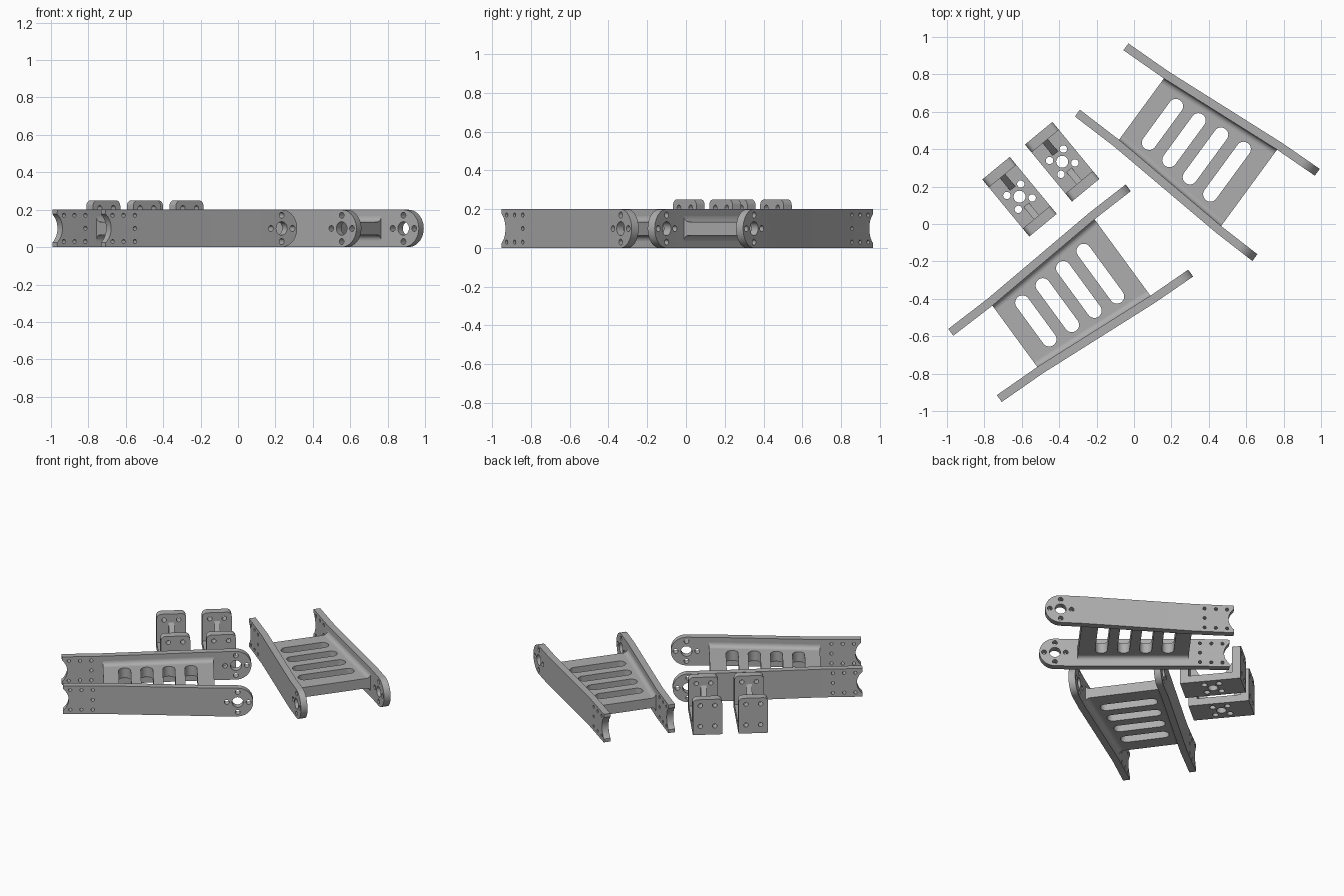
import bpy, bmesh, math
from mathutils import Matrix, Vector

if "Cube" in bpy.data.objects:
    bpy.data.objects.remove(bpy.data.objects["Cube"])

grey = bpy.data.materials.new("grey_plastic")
grey.diffuse_color = (0.42, 0.42, 0.42, 1)
grey.use_nodes = True
grey.node_tree.nodes["Principled BSDF"].inputs["Base Color"].default_value = grey.diffuse_color


def arc(cx, cy, r, a0=0, a1=360, n=24):
    full = a1 - a0 == 360
    steps = n if full else n + 1
    return [(cx + r * math.cos(math.radians(a0 + (a1 - a0) * i / n)),
             cy + r * math.sin(math.radians(a0 + (a1 - a0) * i / n))) for i in range(steps)]


def finish(bm, name, placement):
    bmesh.ops.remove_doubles(bm, verts=bm.verts, dist=1e-5)
    bmesh.ops.recalc_face_normals(bm, faces=bm.faces)
    mesh = bpy.data.meshes.new(name)
    bm.to_mesh(mesh)
    bm.free()
    mesh.materials.append(grey)
    obj = bpy.data.objects.new(name, mesh)
    bpy.context.collection.objects.link(obj)
    obj.matrix_world = placement
    bpy.ops.object.select_all(action='DESELECT')
    obj.select_set(True)
    bpy.context.view_layer.objects.active = obj
    bpy.ops.object.shade_smooth_by_angle(angle=math.radians(25))
    return obj


def sheet(outline, holes, thickness):
    """Flat sheet with holes, centred on local z = 0."""
    curve = bpy.data.curves.new("outline", 'CURVE')
    curve.dimensions = '2D'
    curve.fill_mode = 'BOTH'
    curve.extrude = thickness / 2
    for loop in [outline] + holes:
        spline = curve.splines.new('POLY')
        spline.points.add(len(loop) - 1)
        for p, (x, y) in zip(spline.points, loop):
            p.co = (x, y, 0, 1)
        spline.use_cyclic_u = True
    tmp = bpy.data.objects.new("outline", curve)
    bpy.context.collection.objects.link(tmp)
    mesh = bpy.data.meshes.new_from_object(tmp.evaluated_get(bpy.context.evaluated_depsgraph_get()))
    bm = bmesh.new()
    bm.from_mesh(mesh)
    bpy.data.objects.remove(tmp)
    bpy.data.curves.remove(curve)
    bpy.data.meshes.remove(mesh)
    bmesh.ops.remove_doubles(bm, verts=bm.verts, dist=1e-5)
    return bm


def prism(bm, ring_a, ring_b):
    a = [bm.verts.new(p) for p in ring_a]
    b = [bm.verts.new(p) for p in ring_b]
    bm.faces.new(a)
    bm.faces.new(b[::-1])
    for i in range(len(a)):
        j = (i + 1) % len(a)
        bm.faces.new((a[i], b[i], b[j], a[j]))


# Inner face of the side plates: two bends where the web starts and ends
U = (-0.637, -0.373, 0.34, 0.585)
V = (0.197, 0.203, 0.253, 0.26)
THICK, MID, WEB = 0.045, 0.1, 0.07


def inner(u):
    for i in range(3):
        if u <= U[i + 1] or i == 2:
            return V[i] + (V[i + 1] - V[i]) * (u - U[i]) / (U[i + 1] - U[i])


def bolt_circle(cx, cy, r_mid, r_small, dist, phase):
    holes = [arc(cx, cy, r_mid)]
    for k in range(4):
        a = math.radians(phase + 90 * k)
        holes.append(arc(cx + dist * math.cos(a), cy + dist * math.sin(a), r_small, n=14))
    return holes


def side_plate(name, side, placement):
    # round nose on one end, concave notch on the other
    notch = math.degrees(math.asin(0.076 / 0.1))
    outline = [(U[0], 0)] + arc(U[3] - 0.1, 0.1, 0.1, -90, 90, 28) + [(U[0], 0.2)]
    outline += arc(U[0] - 0.065, 0.1, 0.1, notch, -notch, 16)
    holes = bolt_circle(U[3] - 0.1, 0.1, 0.036, 0.016, 0.07, 0)
    for d in (0.045, 0.117, 0.19):
        for z in (0.03, 0.17):
            holes.append(arc(U[0] + d, z, 0.011, n=12))
    holes.append(arc(U[0] + 0.19, 0.1, 0.011, n=12))
    bm = sheet(outline, holes, THICK)
    # cut at the bends, then fold
    for u in U[1:3]:
        bmesh.ops.bisect_plane(bm, geom=bm.verts[:] + bm.edges[:] + bm.faces[:],
                               plane_co=(u, 0, 0), plane_no=(1, 0, 0))
    for v in bm.verts:
        x, y, z = v.co
        v.co = (x, side * (inner(x) + THICK / 2 + z), y)
    finish(bm, name, placement)


def web(name, placement):
    a, b = U[1], U[2]
    outline = [(a, -inner(a)), (b, -inner(b)), (b, inner(b)), (a, inner(a))]
    slots = []
    for k in range(4):
        u, h = -0.234 + 0.1425 * k, 0.121 + 0.0097 * k
        slots.append(arc(u, h, 0.039, 0, 180, 14) + arc(u, -h, 0.039, 180, 360, 14))
    bm = sheet(outline, slots, WEB)
    bmesh.ops.translate(bm, verts=bm.verts, vec=(0, 0, MID))
    finish(bm, name, placement)


def web_fillets(name, placement, r=0.03):
    bm = bmesh.new()
    for side in (-1, 1):
        for up in (-1, 1):
            rings = []
            for u in U[1:3]:
                pts = [(0, 0)] + [(r - x, r - y) for x, y in arc(0, 0, r, 0, 90, 6)]
                rings.append([(u, side * (inner(u) - p), MID + up * (WEB / 2 + q)) for p, q in pts])
            prism(bm, *rings)
    finish(bm, name, placement)


def frame(label, x, y, angle):
    m = Matrix.Translation((x, y, 0)) @ Matrix.Rotation(math.radians(angle), 4, 'Z')
    side_plate(label + "_left_plate", 1, m)
    side_plate(label + "_right_plate", -1, m)
    web(label + "_slotted_web", m)
    web_fillets(label + "_web_fillets", m)


def bracket(label, x, y, angle):
    m = Matrix.Translation((x, y, 0)) @ Matrix.Rotation(math.radians(angle), 4, 'Z')
    half, w, t, base, top = 0.1975, 0.095, 0.055, 0.05, 0.25
    # drilled base
    e = half - t
    bm = sheet([(-e, -w), (e, -w), (e, w), (-e, w)],
               bolt_circle(0, 0, 0.032, 0.02, 0.068, 45), base)
    bmesh.ops.translate(bm, verts=bm.verts, vec=(0, 0, base / 2))
    finish(bm, label + "_base", m)
    for side, word in ((-1, "rear"), (1, "front")):
        # upright flange with rounded top corners and four holes
        outline = [(-w, 0), (w, 0)] + arc(w - 0.03, top - 0.03, 0.03, 0, 90, 6)
        outline += arc(-w + 0.03, top - 0.03, 0.03, 90, 180, 6)
        holes = [arc(s * 0.047, z, 0.015, n=14) for s in (-1, 1) for z in (0.06, 0.207)]
        bm = sheet(outline, holes, t)
        for v in bm.verts:
            p, q, r = v.co
            v.co = (side * (half - t / 2 + r), p, q)
        finish(bm, f"{label}_{word}_flange", m)
        # triangular gusset
        bm = bmesh.new()
        tri = [(e, base), (e - 0.085, base), (e, 0.19)]
        prism(bm, [(side * u, -0.018, z) for u, z in tri], [(side * u, 0.018, z) for u, z in tri])
        finish(bm, f"{label}_{word}_gusset", m)


frame("first_frame", 0.341, 0.394, -36.2)
frame("second_frame", -0.336, -0.38, 36.2)
bracket("first_bracket", -0.612, 0.146, -50.5)
bracket("second_bracket", -0.384, 0.333, -50.5)
